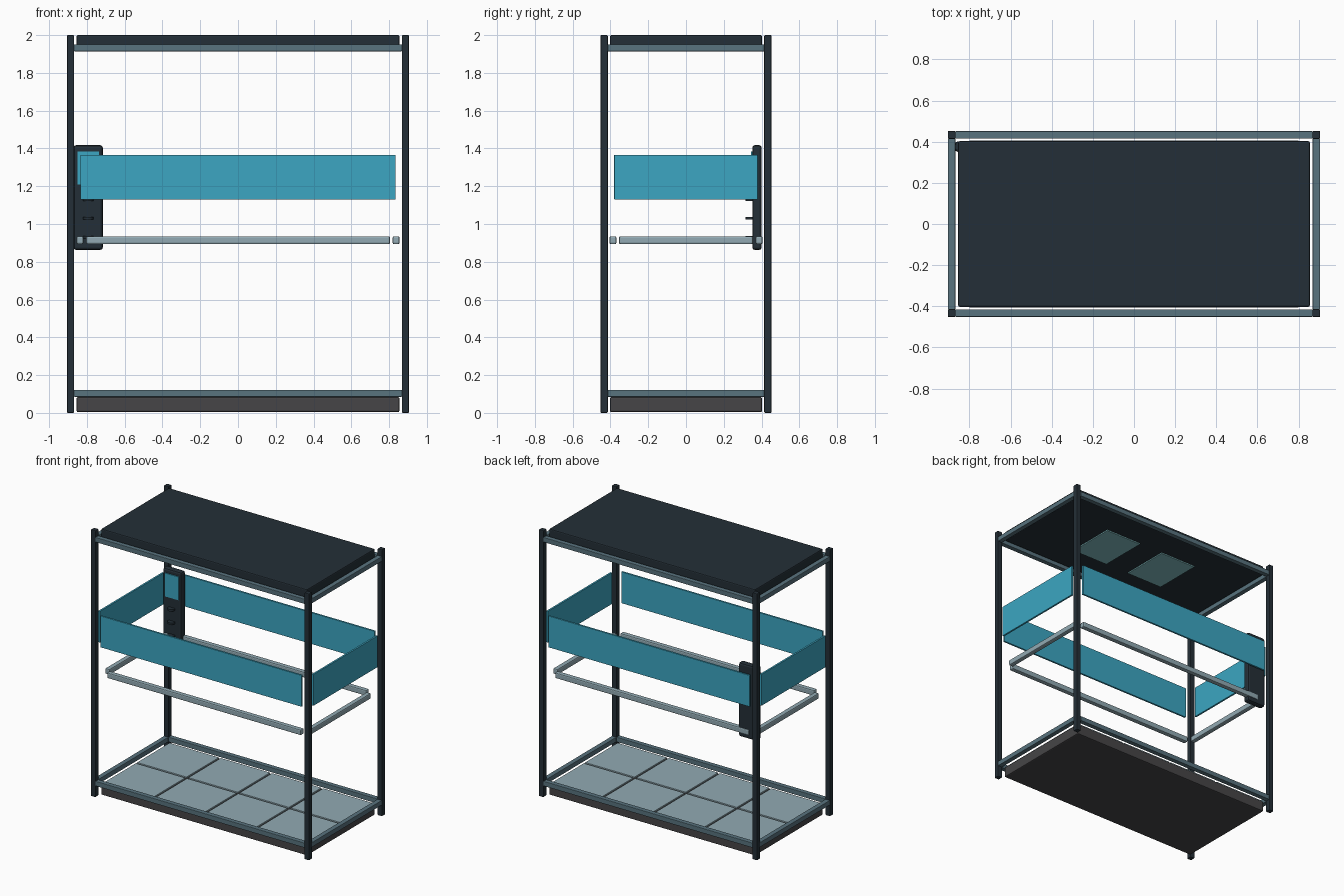
import bpy
import bmesh
from mathutils import Matrix

cube = bpy.data.objects.get("Cube")
if cube:
    bpy.data.objects.remove(cube, do_unlink=True)


def linear(c):
    c /= 255
    return c / 12.92 if c <= 0.04045 else ((c + 0.055) / 1.055) ** 2.4


def material(name, *rgb):
    m = bpy.data.materials.new(name)
    m.use_nodes = True
    col = (*map(linear, rgb), 1)
    m.diffuse_color = col
    m.node_tree.nodes["Principled BSDF"].inputs["Base Color"].default_value = col
    return m


dark = material("dark navy", 36, 47, 55)
steel = material("slate steel", 88, 115, 126)
pale = material("pale blue grey", 146, 170, 179)
charcoal = material("charcoal", 70, 69, 71)
teal = material("teal", 60, 166, 194)
aqua = material("pale aqua", 130, 190, 194)


def finish(name, bm, mat, bevel):
    me = bpy.data.meshes.new(name)
    bm.to_mesh(me)
    bm.free()
    me.materials.append(mat)
    ob = bpy.data.objects.new(name, me)
    bpy.context.collection.objects.link(ob)
    if bevel:
        mod = ob.modifiers.new("soft edges", "BEVEL")
        mod.width = bevel
        mod.segments = 2
    return ob


def box(name, centre, size, mat, bevel=0.0):
    bm = bmesh.new()
    bmesh.ops.create_cube(bm, size=1, matrix=Matrix.Translation(centre) @ Matrix.Diagonal((*size, 1)))
    return finish(name, bm, mat, bevel)


def ring(name, z, height, thick, x, y, half_x, half_y, mat, bevel=0.0):
    """Four separate bars around a rectangle."""
    for side, s in (("front", -1), ("back", 1)):
        box(f"{name}_{side}", (0, s * y, z), (2 * half_x, thick, height), mat, bevel)
    for side, s in (("right", -1), ("left", 1)):
        box(f"{name}_{side}", (s * x, 0, z), (thick, 2 * half_y, height), mat, bevel)


PX, PY, POST = 0.886, 0.433, 0.038

# Corner posts
for sx, nx in ((-1, "right"), (1, "left")):
    for sy, ny in ((-1, "front"), (1, "back")):
        box(f"post_{ny}_{nx}", (sx * PX, sy * PY, 1), (POST, POST, 2), dark, 0.005)

# Frame rails, glazing band and inner tube ring
ring("lower_rail", 0.103, 0.036, 0.036, PX, PY, 0.868, 0.415, steel, 0.003)
ring("upper_rail", 1.932, 0.036, 0.036, PX, PY, 0.868, 0.415, steel, 0.003)
ring("side_panel", 1.248, 0.235, 0.014, PX, PY, 0.835, 0.38, teal, 0.001)
ring("inner_tube", 0.914, 0.042, 0.037, 0.837, 0.387, 0.805, 0.355, pale, 0.008)

# Roof slab with two plates beneath
box("roof", (0, 0, 1.965), (1.71, 0.805, 0.07), dark, 0.008)
for x, side in ((-0.25, "right"), (0.25, "left")):
    box(f"roof_plate_{side}", (x, 0, 1.926), (0.3, 0.37, 0.009), aqua)

# Base slab with floor tiles
box("base", (0, 0, 0.044), (1.71, 0.805, 0.08), charcoal, 0.008)
for i in range(4):
    for j in range(2):
        box(f"floor_tile_{i + 1}_{j + 1}", ((i - 1.5) * 0.425, (j - 0.5) * 0.4, 0.087),
            (0.41, 0.385, 0.014), pale, 0.002)

# Control box with screen and knobs
box("control_box", (-0.793, 0.376, 1.14), (0.155, 0.05, 0.555), dark, 0.014)
box("control_screen", (-0.793, 0.348, 1.297), (0.115, 0.009, 0.175), teal)
for k in range(3):
    bm = bmesh.new()
    bmesh.ops.create_cone(bm, cap_ends=True, segments=24, radius1=0.027, radius2=0.027,
                          depth=0.014, matrix=Matrix.Translation((-0.793, 0.343, 1.13 - 0.1 * k)))
    finish(f"control_knob_{k + 1}", bm, dark, 0)
